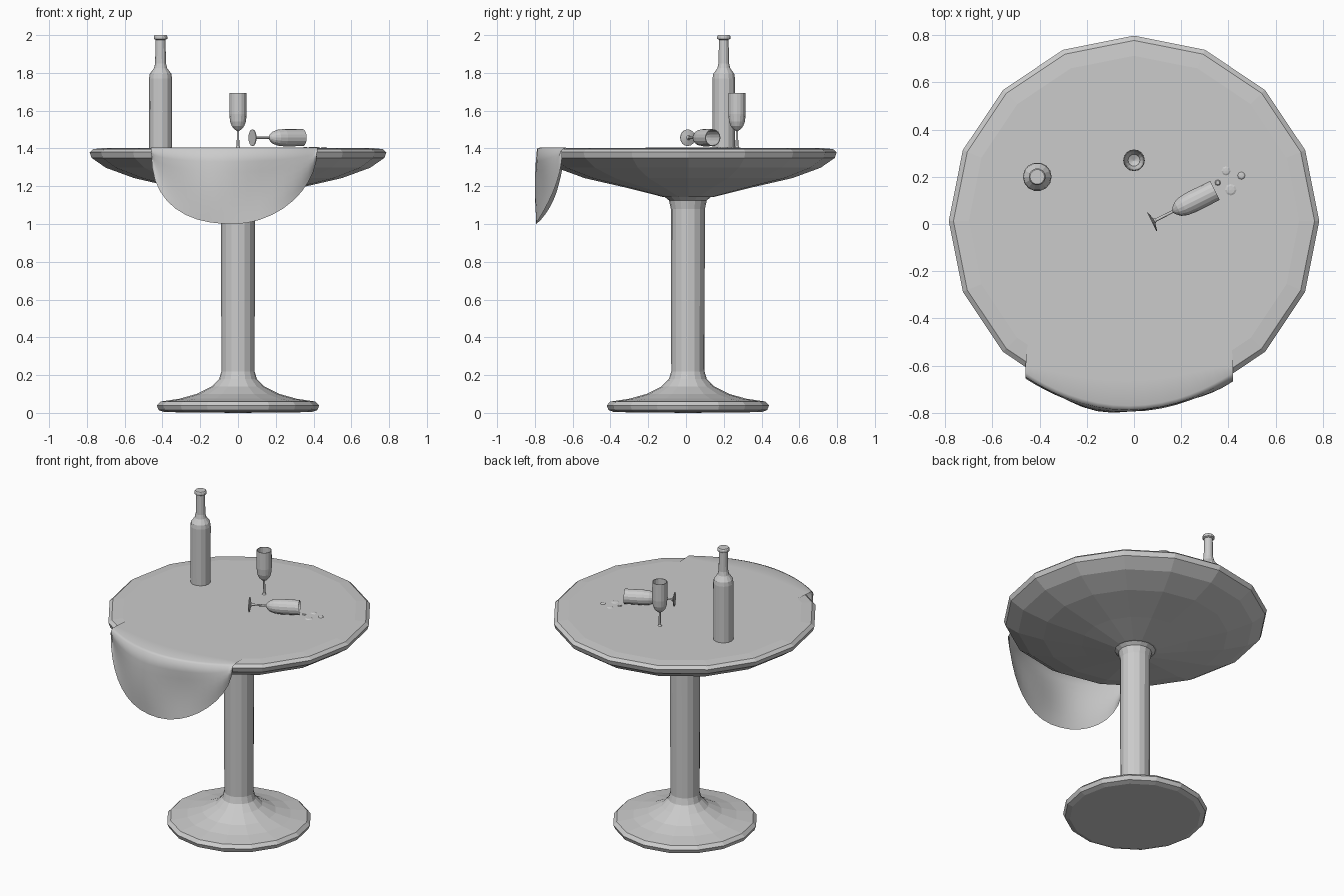
import bpy, bmesh, math
from mathutils import Matrix, Vector

if "Cube" in bpy.data.objects:
    bpy.data.objects.remove(bpy.data.objects["Cube"])

grey = bpy.data.materials.new("plain grey")
grey.diffuse_color = (0.6, 0.6, 0.6, 1)
grey.use_nodes = True
grey.node_tree.nodes["Principled BSDF"].inputs["Base Color"].default_value = grey.diffuse_color


def finish(name, bm, normals=True):
    if normals:
        bmesh.ops.recalc_face_normals(bm, faces=bm.faces)
    me = bpy.data.meshes.new(name)
    bm.to_mesh(me)
    bm.free()
    me.materials.append(grey)
    ob = bpy.data.objects.new(name, me)
    bpy.context.collection.objects.link(ob)
    return ob


def lathe(name, profile, sides, matrix):
    """Turn an (r, z) profile around z; r = 0 makes a pole."""
    bm = bmesh.new()
    rings = []
    for r, z in profile:
        n = 1 if r == 0 else sides
        rings.append([bm.verts.new((r * math.cos(math.tau * i / sides),
                                    r * math.sin(math.tau * i / sides), z))
                      for i in range(n)])
    for a, b in zip(rings, rings[1:]):
        for i in range(sides):
            j = (i + 1) % sides
            quad = [a[i % len(a)], a[j % len(a)], b[j % len(b)], b[i % len(b)]]
            bm.faces.new(list(dict.fromkeys(quad)))
    bm.transform(matrix)
    return finish(name, bm)


def at(x, y, z=0):
    return Matrix.Translation((x, y, z))


# Round top with a shallow dished underside
lathe("table_top", [(0, 1.404), (0.70, 1.403), (0.765, 1.397), (0.785, 1.38),
                    (0.775, 1.35), (0.70, 1.298), (0.55, 1.243), (0.32, 1.19),
                    (0.13, 1.142), (0, 1.142)], 16, at(0, 0.013))

# Column flaring into the foot
lathe("pedestal", [(0, 1.15), (0.125, 1.145), (0.10, 1.125), (0.09, 1.08),
                   (0.088, 0.22), (0.10, 0.18), (0.14, 0.14), (0.22, 0.10),
                   (0.31, 0.075), (0.41, 0.06), (0.43, 0.04), (0.42, 0.015),
                   (0.39, 0.004), (0, 0)], 16, at(0, 0.01))

# Bottle
lathe("bottle", [(0, 1.40), (0.06, 1.40), (0.061, 1.77), (0.057, 1.795),
                 (0.035, 1.825), (0.029, 1.85), (0.026, 1.975), (0.036, 1.98),
                 (0.036, 1.993), (0.031, 2.0), (0, 2.0)], 14, at(-0.41, 0.2))

# Two stemmed glasses, one standing and one tipped over
glass = [(0, 0), (0.044, 0), (0.044, 0.004), (0.012, 0.012), (0.007, 0.02),
         (0.006, 0.10), (0.018, 0.108), (0.033, 0.125), (0.042, 0.15),
         (0.046, 0.19), (0.045, 0.30), (0.041, 0.30), (0.041, 0.19),
         (0.037, 0.15), (0.025, 0.125), (0, 0.113)]
lathe("standing_glass", glass, 16, at(0, 0.27, 1.393))
lathe("fallen_glass", glass, 16,
      at(0.075, 0.008, 1.457) @ Matrix.Rotation(math.radians(26.6), 4, 'Z')
      @ Matrix.Rotation(math.pi / 2, 4, 'Y'))

# Spilled drops
for x, y, r in [(0.39, 0.225, 0.022), (0.455, 0.205, 0.018),
                (0.41, 0.145, 0.028), (0.355, 0.175, 0.014)]:
    lathe("spilled_drop", [(0, 1.40), (r, 1.402), (r * 0.6, 1.407), (0, 1.408)],
          8, at(x, y))

# Cloth: lies on the top and hangs over the front edge
bm = bmesh.new()
COLS, FLAT, HANG = 20, 5, 7
grid = []
for i in range(COLS + 1):
    t = -math.cos(math.pi * i / COLS)
    x = -0.02 + 0.44 * t
    p = 2.4 if t < 0 else 1.9
    fall = max(0.0, 1 - abs(t) ** p) ** (1 / p)
    rim = -0.795 + 0.14 * t * t
    back = rim + 0.05 + (0.52 + 0.03 * t) * math.sqrt(max(0, 1 - t * t))
    col = [(x, back + (rim + 0.025 - back) * k / FLAT, 1.406)
           for k in range(FLAT + 1)]
    col.append((x, rim + 0.006, 1.398))
    for k in range(1, HANG + 1):
        s = k / HANG
        col.append((x, rim + 0.012 * math.sin(math.pi * s) * math.sin(5 * t),
                    1.385 - 0.385 * fall * s))
    grid.append([bm.verts.new(c) for c in col])
for a, b in zip(grid, grid[1:]):
    for k in range(len(a) - 1):
        bm.faces.new((a[k], a[k + 1], b[k + 1], b[k]))
bmesh.ops.remove_doubles(bm, verts=bm.verts, dist=0.0005)
cloth = finish("tablecloth", bm)
cloth.data.shade_smooth()
